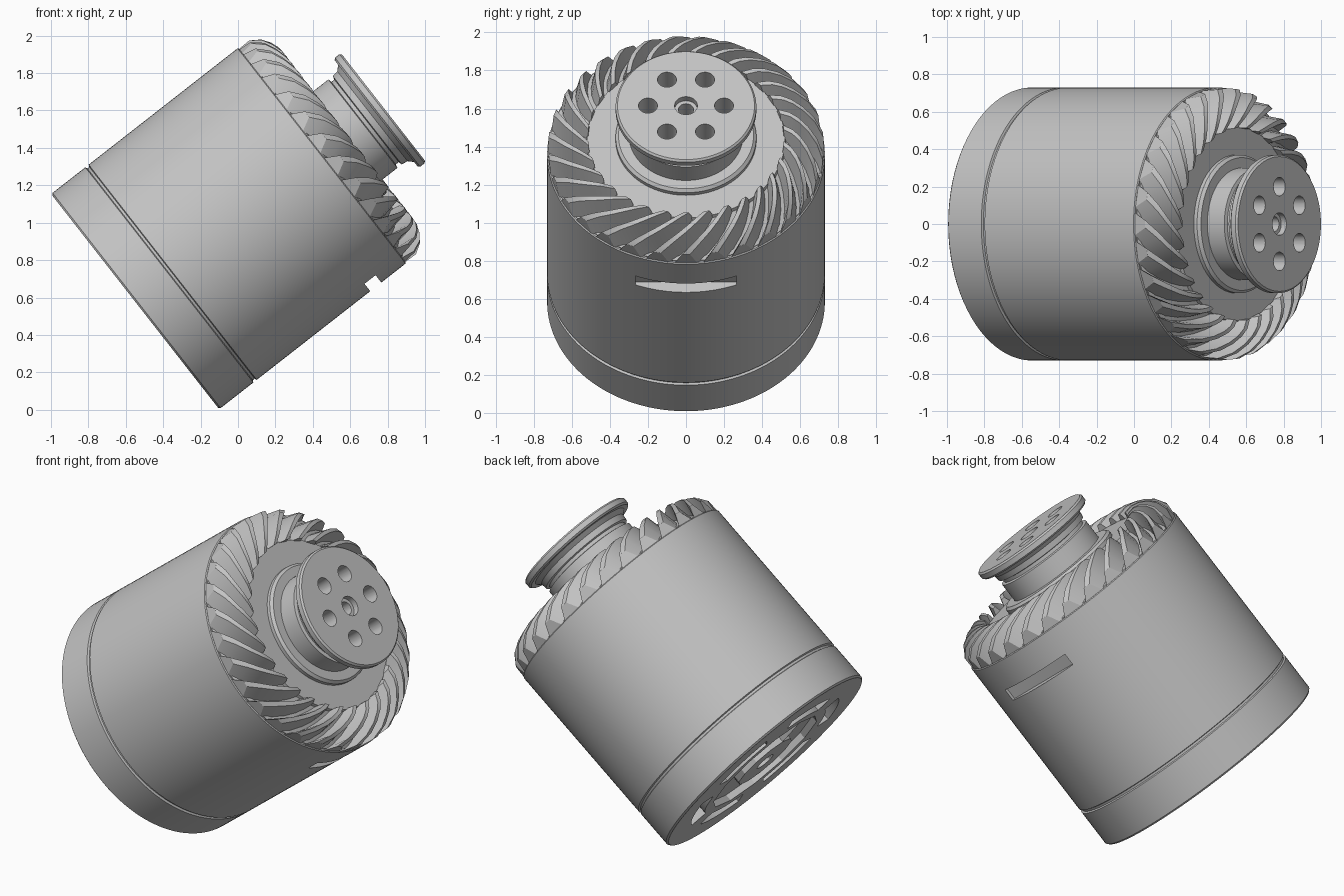
import bpy, bmesh, math
from mathutils import Matrix

cube = bpy.data.objects.get("Cube")
if cube:
    bpy.data.objects.remove(cube, do_unlink=True)

# Whole assembly leans over: local z is the shaft axis
TILT = Matrix.Translation((-0.55, 0, 0.578)) @ Matrix.Rotation(math.radians(52), 4, 'Y')
R = 0.73
TEETH = 30

grey = bpy.data.materials.new("machined_grey")
grey.use_nodes = True
colour = (0.55, 0.55, 0.55, 1)
grey.diffuse_color = colour
for node in grey.node_tree.nodes:
    if node.type == 'BSDF_PRINCIPLED':
        node.inputs["Base Color"].default_value = colour


def finish(bm, name):
    bmesh.ops.remove_doubles(bm, verts=bm.verts, dist=1e-5)
    bmesh.ops.recalc_face_normals(bm, faces=bm.faces)
    mesh = bpy.data.meshes.new(name)
    bm.to_mesh(mesh)
    bm.free()
    obj = bpy.data.objects.new(name, mesh)
    bpy.context.collection.objects.link(obj)
    mesh.materials.append(grey)
    obj.matrix_world = TILT
    return obj


def lathe(name, profile, steps=96):
    """Revolve (radius, height) points around the shaft axis."""
    bm = bmesh.new()
    verts = [bm.verts.new((r, 0, z)) for r, z in profile]
    edges = [bm.edges.new(pair) for pair in zip(verts, verts[1:])]
    bmesh.ops.spin(bm, geom=verts + edges, cent=(0, 0, 0), axis=(0, 0, 1),
                   angle=math.tau, steps=steps, use_merge=False)
    return finish(bm, name)


def arc_block(name, r0, r1, z0, z1, mid, span):
    """Curved block covering part of a ring."""
    bm = bmesh.new()
    corners = [(r0, z0), (r1, z0), (r1, z1), (r0, z1)]
    a = mid - span / 2
    face = bm.faces.new([bm.verts.new((r * math.cos(a), r * math.sin(a), z))
                         for r, z in corners])
    bmesh.ops.spin(bm, geom=[face], cent=(0, 0, 0), axis=(0, 0, 1),
                   angle=span, steps=12)
    return finish(bm, name)


def drill(name, r, z0, z1, x=0, y=0):
    bm = bmesh.new()
    bmesh.ops.create_cone(bm, cap_ends=True, segments=32, radius1=r, radius2=r,
                          depth=z1 - z0,
                          matrix=Matrix.Translation((x, y, (z0 + z1) / 2)))
    return finish(bm, name)


def box(name, lo, hi):
    bm = bmesh.new()
    size = [b - a for a, b in zip(lo, hi)]
    mid = [(a + b) / 2 for a, b in zip(lo, hi)]
    bmesh.ops.create_cube(bm, size=1,
                          matrix=Matrix.Translation(mid) @ Matrix.Diagonal((*size, 1)))
    return finish(bm, name)


def cut(target, cutters):
    bpy.context.view_layer.objects.active = target
    for c in cutters:
        c.hide_render = True
        mod = target.modifiers.new("cut", 'BOOLEAN')
        mod.operation = 'DIFFERENCE'
        mod.solver = 'EXACT'
        mod.object = c
        bpy.ops.object.modifier_apply(modifier=mod.name)
        bpy.data.objects.remove(c, do_unlink=True)


def smooth(obj):
    bpy.ops.object.select_all(action='DESELECT')
    obj.select_set(True)
    bpy.context.view_layer.objects.active = obj
    bpy.ops.object.shade_smooth_by_angle(angle=math.radians(25))


# Drum body with a seam groove near its base
body = lathe("drum_body", [
    (0, 0), (R - 0.01, 0), (R, 0.01), (R, 0.232), (R - 0.012, 0.237),
    (R - 0.012, 0.25), (R, 0.255), (R, 1.265), (R - 0.006, 1.27), (0, 1.27)], 128)
cutters = [box("side_slot", (0.66, -0.265, 1.025), (0.8, 0.265, 1.1)),
           arc_block("base_recess", 0.2, 0.39, -0.05, 0.04, 0, math.tau * 0.999),
           drill("base_bore", 0.06, -0.05, 0.1)]
cutters += [arc_block("base_slot", 0.45, 0.55, -0.05, 0.05, i * math.tau / 6, 0.7)
            for i in range(6)]
cut(body, cutters)
smooth(body)

# Gear root cone and face disc
smooth(lathe("gear_core", [
    (0, 1.25), (0.715, 1.25), (0.715, 1.275), (0.525, 1.375), (0.52, 1.393),
    (0, 1.393)]))

# Hub: collar, neck with groove, and end flange
hub = lathe("hub_flange", [
    (0, 1.37), (0.37, 1.37), (0.37, 1.415), (0.355, 1.43), (0.3, 1.43),
    (0.3, 1.545), (0.28, 1.55), (0.28, 1.57), (0.3, 1.575), (0.305, 1.61),
    (0.33, 1.635), (0.36, 1.635), (0.37, 1.645), (0.37, 1.675), (0.36, 1.685),
    (0, 1.685)])
cutters = [drill("counterbore", 0.06, 1.65, 1.75), drill("bore", 0.04, 1.5, 1.75)]
for i in range(6):
    a = math.pi / 2 + i * math.tau / 6
    cutters.append(drill("bolt_hole", 0.05, 1.53, 1.75,
                         0.2 * math.cos(a), 0.2 * math.sin(a)))
cut(hub, cutters)
smooth(hub)

# Spiral bevel teeth: sections of (radius, root height, tip height) swept inward
sections = [(0.725, 1.262, 1.34), (0.69, 1.27, 1.395), (0.645, 1.295, 1.425),
            (0.6, 1.32, 1.442), (0.56, 1.34, 1.445), (0.515, 1.365, 1.43)]
bm = bmesh.new()
for i in range(TEETH):
    rings = []
    for r, root, tip in sections:
        t = (0.725 - r) / 0.21
        mid = i * math.tau / TEETH + 0.42 * t ** 0.9
        ring = []
        for half, z in ((-0.088, root), (-0.028, tip), (0.028, tip), (0.088, root)):
            a = mid + half
            ring.append(bm.verts.new((r * math.cos(a), r * math.sin(a), z)))
        rings.append(ring)
    bm.faces.new(rings[0])
    bm.faces.new(rings[-1])
    for a, b in zip(rings, rings[1:]):
        for k in range(4):
            n = (k + 1) % 4
            bm.faces.new((a[k], a[n], b[n], b[k]))
smooth(finish(bm, "spiral_gear_teeth"))
